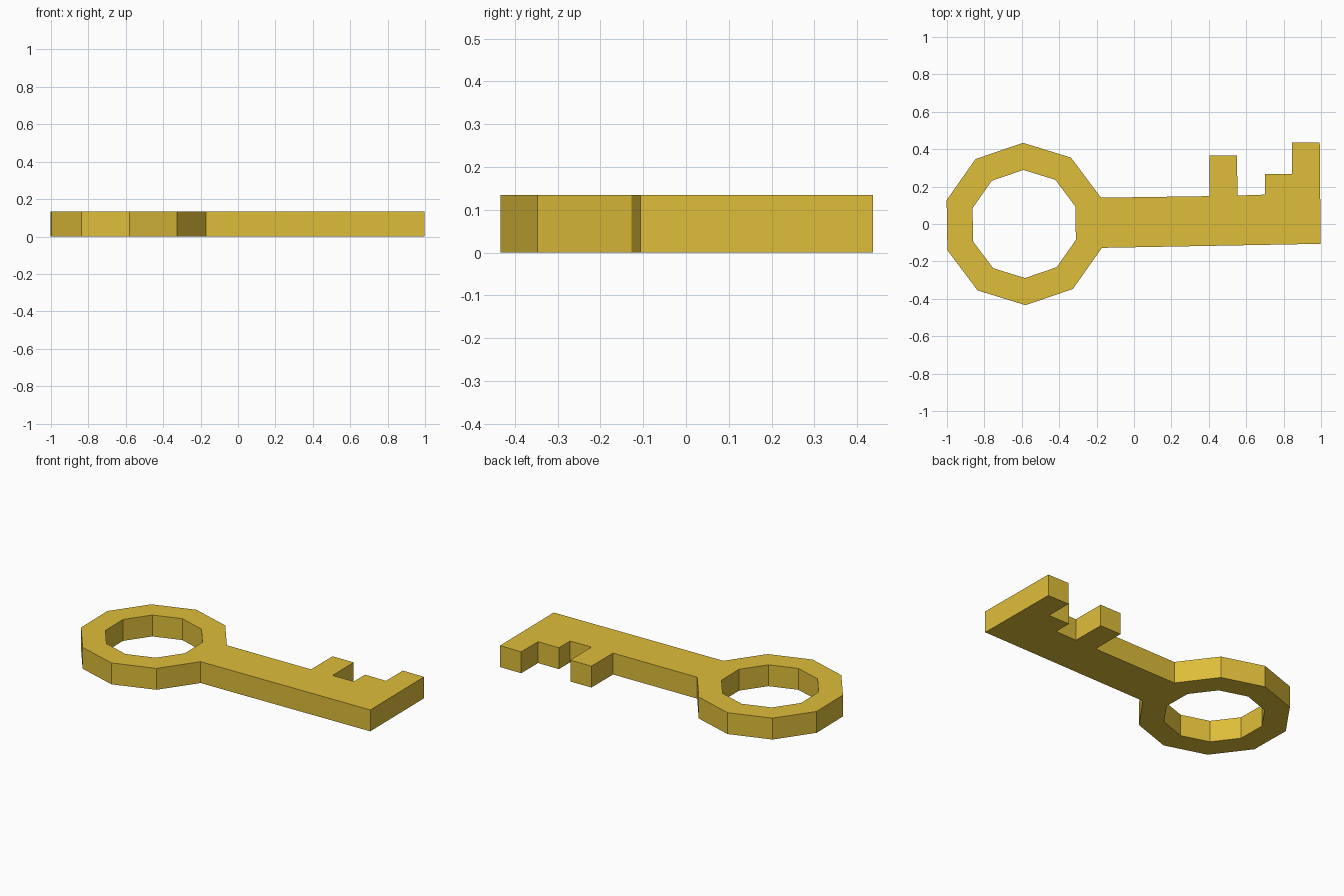
import bpy, bmesh, math

if "Cube" in bpy.data.objects:
    bpy.data.objects.remove(bpy.data.objects["Cube"])

H = 0.135                 # key thickness
CX, SIDES = -0.587, 10    # bow centre and number of sides

gold = bpy.data.materials.new("gold")
gold.diffuse_color = (0.73, 0.51, 0.042, 1)
gold.use_nodes = True
gold.node_tree.nodes["Principled BSDF"].inputs["Base Color"].default_value = gold.diffuse_color

bm = bmesh.new()


def ring(radius):
    """Ten-sided loop, counter-clockwise, with corner 0 just below the shaft."""
    step = 2 * math.pi / SIDES
    start = math.radians(-17.1)
    return [bm.verts.new((CX + radius * math.cos(start + i * step),
                          radius * math.sin(start + i * step), 0))
            for i in range(SIDES)]


# Bow: flat ring between two decagons
outer, inner = ring(0.434), ring(0.289)
for i in range(SIDES):
    j = (i + 1) % SIDES
    bm.faces.new((outer[i], outer[j], inner[j], inner[i]))

# Shaft and bit: outline that shares the bow's two right-hand corners
bit = [(0.998, -0.106), (0.993, 0.437), (0.845, 0.437), (0.845, 0.268),
       (0.70, 0.268), (0.70, 0.157), (0.553, 0.152), (0.551, 0.367),
       (0.405, 0.365), (0.405, 0.149)]
bm.faces.new([outer[0]] + [bm.verts.new((x, y, 0)) for x, y in bit] + [outer[1]])

# Thickness: extrude the flat profile upwards
top = bmesh.ops.extrude_face_region(bm, geom=bm.faces[:], use_keep_orig=True)
bmesh.ops.translate(bm, vec=(0, 0, H),
                    verts=[g for g in top["geom"] if isinstance(g, bmesh.types.BMVert)])
bmesh.ops.recalc_face_normals(bm, faces=bm.faces[:])

mesh = bpy.data.meshes.new("key")
bm.to_mesh(mesh)
bm.free()
mesh.materials.append(gold)
bpy.context.collection.objects.link(bpy.data.objects.new("key", mesh))
